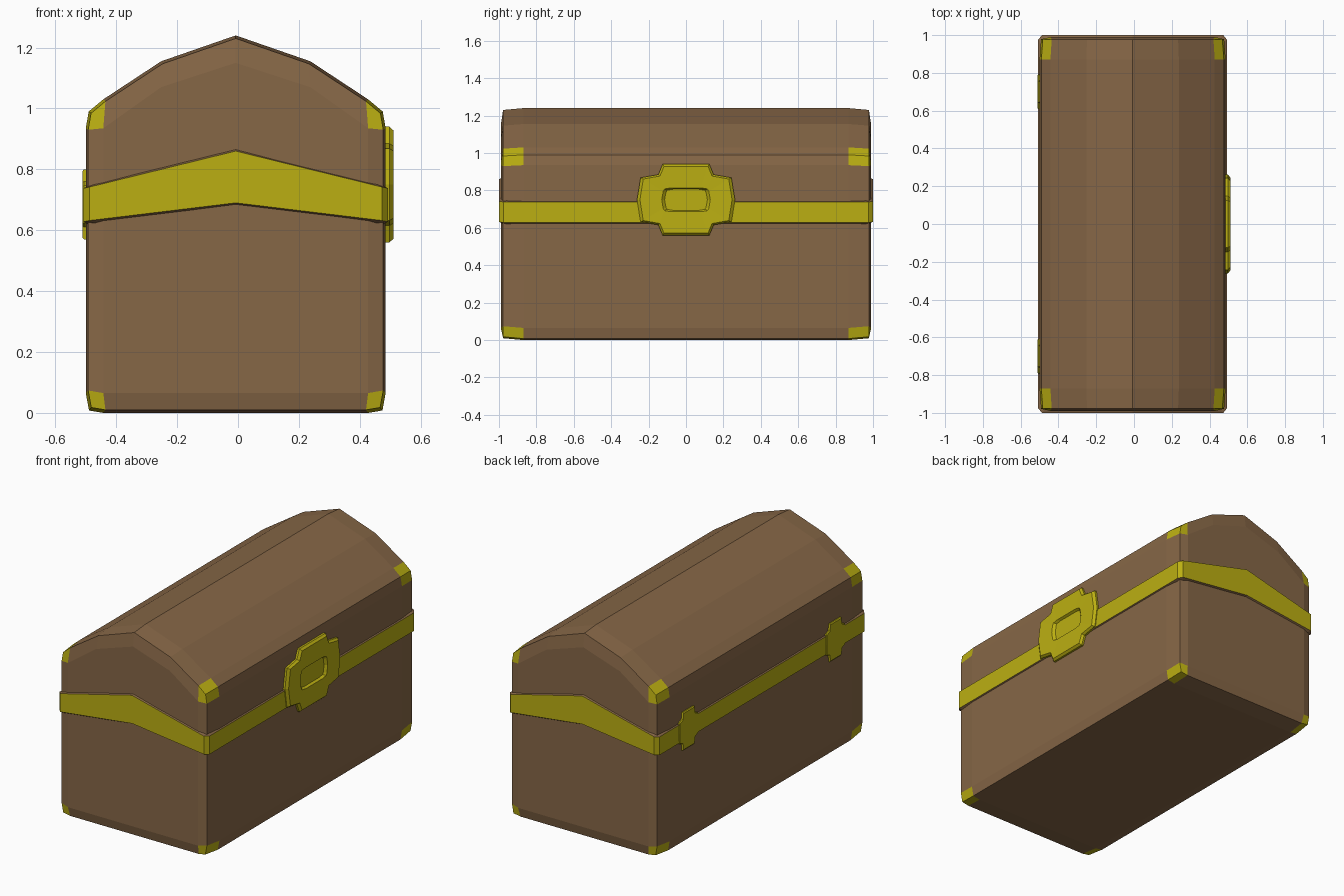
import bpy, bmesh

if "Cube" in bpy.data.objects:
    bpy.data.objects.remove(bpy.data.objects["Cube"])

CX = -0.0075  # the case sits slightly off centre so the lock fits the width


def material(name, color):
    m = bpy.data.materials.new(name)
    m.diffuse_color = (*color, 1)
    m.use_nodes = True
    m.node_tree.nodes["Principled BSDF"].inputs["Base Color"].default_value = m.diffuse_color
    return m


BROWN = material("brown_wood", (0.24, 0.135, 0.062))
GOLD = material("yellow_metal", (0.50, 0.43, 0.006))


def finish(name, bm, mats):
    bmesh.ops.recalc_face_normals(bm, faces=bm.faces[:])
    me = bpy.data.meshes.new(name)
    bm.to_mesh(me)
    bm.free()
    for m in mats:
        me.materials.append(m)
    ob = bpy.data.objects.new(name, me)
    bpy.context.collection.objects.link(ob)
    return ob


def ring(bm, pts):
    return [bm.verts.new(p) for p in pts]


def bridge(bm, a, b, mat=lambda i: 0):
    n = len(a)
    for i in range(n):
        j = (i + 1) % n
        bm.faces.new((a[i], a[j], b[j], b[i])).material_index = mat(i)


def mirror_half(half):
    # right half from the bottom up to the apex, mirrored down the left
    return half + [(-x, z) for x, z in reversed(half[:-1])]


# chest case: domed section lofted along y, metal faces at the eight corners
HALF = [(0.435, 0.0), (0.482, 0.008), (0.4925, 0.065), (0.4925, 0.935),
        (0.483, 0.99), (0.435, 1.03), (0.245, 1.155), (0, 1.24)]
CAP = [(0.435, 0.065), (0.435, 0.935), (0.245, 1.07), (0, 1.15)]


def section(bm, y, s):
    return ring(bm, [(CX + x * s, y, 0.62 + (z - 0.62) * s)
                     for x, z in mirror_half(HALF)])


bm = bmesh.new()
rings = [section(bm, y, s) for y, s in
         ((-0.978, 0.984), (-0.87, 1), (0.87, 1), (0.978, 0.984))]
corner_edges = {0, 1, 3, 4, 9, 10, 12, 13}
for k in range(3):
    bridge(bm, rings[k], rings[k + 1],
           lambda i: int(k != 1 and i in corner_edges))
for o, y in ((rings[0], -0.99), (rings[3], 0.99)):
    c = ring(bm, [(CX + x, y, z) for x, z in mirror_half(CAP)])
    bm.faces.new(c)
    for a, i in ((0, 0), (3, 1), (9, 5), (12, 6)):          # corner patches
        bm.faces.new((o[a], o[a + 1], o[a + 2], c[i])).material_index = 1
    for a, i in ((2, 0), (5, 1), (6, 2), (7, 3), (8, 4), (11, 5), (14, 6)):
        b, j = (a + 1) % 15, (i + 1) % 7
        bm.faces.new((o[a], o[b], c[j], c[i]))
finish("chest_case", bm, [BROWN, GOLD])

# band around the case, peaked at the middle of each end
quarter = [(0.50, 0.975, 0.628, 0.738), (0.48, 1.0, 0.632, 0.742),
           (0, 1.0, 0.69, 0.86)]
right = [(x, -y, a, b) for x, y, a, b in reversed(quarter)] + quarter
path = right + [(-x, y, a, b) for x, y, a, b in reversed(right[1:-1])]


def band_ring(bm, d, top, grow):
    return ring(bm, [(CX + x * (1 - d / 0.5), y * (1 - d),
                      b + grow if top else a - grow) for x, y, a, b in path])


bm = bmesh.new()
loops = [band_ring(bm, 0.03, False, 0.015), band_ring(bm, 0, False, 0),
         band_ring(bm, 0, True, 0), band_ring(bm, 0.03, True, 0.015)]
for k in range(4):
    bridge(bm, loops[k], loops[(k + 1) % 4], lambda i: int(k == 1))
finish("metal_band", bm, [BROWN, GOLD])


# cross-shaped plates facing +x or -x
def four_way(q):
    # q runs from the top corner to the point on the horizontal axis
    r = q + [(y, -z) for y, z in reversed(q[:-1])]
    return r + [(-y, z) for y, z in reversed(r[1:-1])] if r[0][0] == 0 else \
        r + [(-y, z) for y, z in reversed(r)]


def plate(name, layers, cy, cz):
    bm = bmesh.new()
    rs = [ring(bm, [(x, cy + y * s, cz + z * s) for y, z in four_way(q)])
          for x, q, s in layers]
    for a, b in zip(rs, rs[1:]):
        bridge(bm, a, b)
    bm.faces.new(rs[0])
    bm.faces.new(rs[-1])
    return finish(name, bm, [GOLD])


# lock with a recessed slot
LOCK = [(0.125, 0.19), (0.148, 0.135), (0.243, 0.118), (0.262, 0)]
SLOT = [(0.08, 0.064), (0.115, 0.058), (0.122, 0.045), (0.13, 0)]
plate("lock_plate", [(0.47, LOCK, 1), (0.497, LOCK, 1), (0.51, LOCK, 0.94),
                     (0.508, SLOT, 1), (0.494, SLOT, 0.88)], 0, 0.75)

# two hinges at the back
HINGE = [(0.055, 0.115), (0.06, 0.075), (0.09, 0.062), (0.092, 0)]
for side in (-1, 1):
    plate("hinge_plate", [(-0.48, HINGE, 1), (-0.506, HINGE, 1),
                          (-0.511, HINGE, 0.95)], side * 0.70, 0.685)
